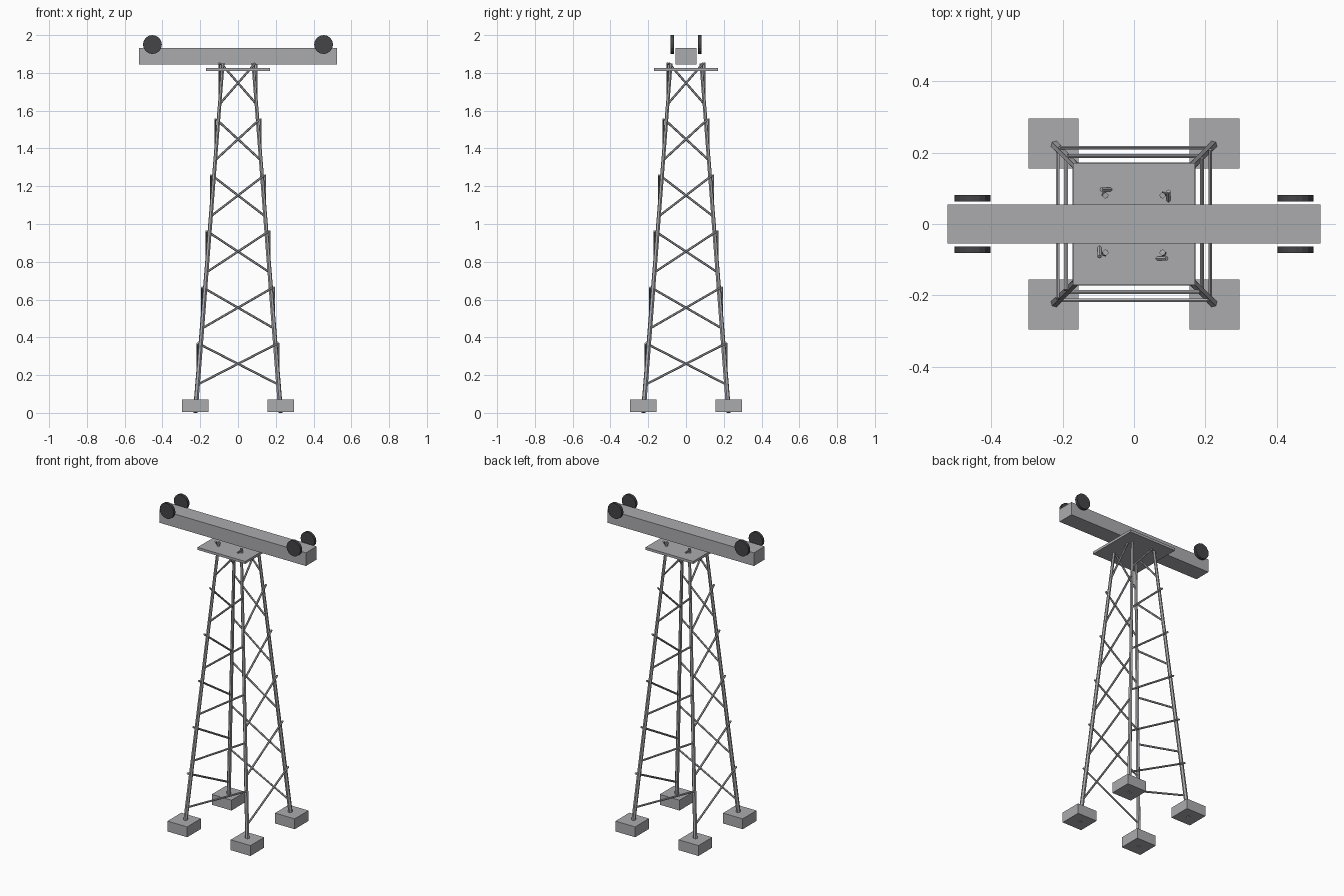
import bpy
from math import pi
from mathutils import Vector, Matrix

if "Cube" in bpy.data.objects:
    bpy.data.objects.remove(bpy.data.objects["Cube"], do_unlink=True)


def material(name, rgb):
    mat = bpy.data.materials.new(name)
    mat.use_nodes = True
    mat.diffuse_color = (*rgb, 1)
    mat.node_tree.nodes["Principled BSDF"].inputs["Base Color"].default_value = (*rgb, 1)
    return mat


STEEL = material("steel grey", (0.41, 0.41, 0.43))
RUBBER = material("dark rubber", (0.058, 0.058, 0.065))


def box(name, center, size):
    bpy.ops.mesh.primitive_cube_add(size=1, location=center)
    ob = bpy.context.object
    ob.name = name
    ob.scale = size
    ob.data.materials.append(STEEL)


def rod(name, start, end, r1, r2, sides=6, mat=STEEL):
    start, end = Vector(start), Vector(end)
    axis = end - start
    bpy.ops.mesh.primitive_cone_add(vertices=sides, radius1=r1, radius2=r2, depth=axis.length)
    ob = bpy.context.object
    ob.name = name
    ob.location = (start + end) / 2
    ob.rotation_euler = axis.to_track_quat("Z", "Y").to_euler()
    ob.data.materials.append(mat)


BASE, TOP, HEIGHT = 0.226, 0.08, 1.85


def spread(z):
    """Distance of a leg from the centre planes at height z."""
    return BASE + (TOP - BASE) * z / HEIGHT


# Four leaning legs on footing blocks
for sx, sy, side in ((-1, -1, "front_right"), (1, -1, "front_left"),
                     (-1, 1, "back_right"), (1, 1, "back_left")):
    rod(f"{side}_leg", (sx * BASE, sy * BASE, 0.001),
        (sx * TOP, sy * TOP, HEIGHT), 0.013, 0.009)
    box(f"{side}_footing", (sx * BASE, sy * BASE, 0.0375), (0.141, 0.141, 0.067))

# One diagonal per face and level, repeated round the tower
for level in range(6):
    low = 0.15 + 0.297 * level
    high = low + 0.217
    plane = -spread(low)
    for turn, face in enumerate(("front", "left", "back", "right")):
        spin = Matrix.Rotation(turn * pi / 2, 3, "Z")
        rod(f"{face}_brace_{level + 1}",
            spin @ Vector((-spread(low), plane, low)),
            spin @ Vector((spread(high) + 0.012, plane, high)), 0.006, 0.006)

# Platform and cross beam
box("top_platform", (0, 0, 1.817), (0.341, 0.341, 0.016))
box("cross_beam", (0, 0, 1.888), (1.047, 0.109, 0.085))

# Pulley wheels beside the beam ends
for sx, side in ((-1, "right"), (1, "left")):
    for sy, end in ((-1, "front"), (1, "back")):
        rod(f"{end}_{side}_wheel", (sx * 0.453, sy * 0.063, 1.95),
            (sx * 0.453, sy * 0.081, 1.95), 0.05, 0.05, 16, RUBBER)
